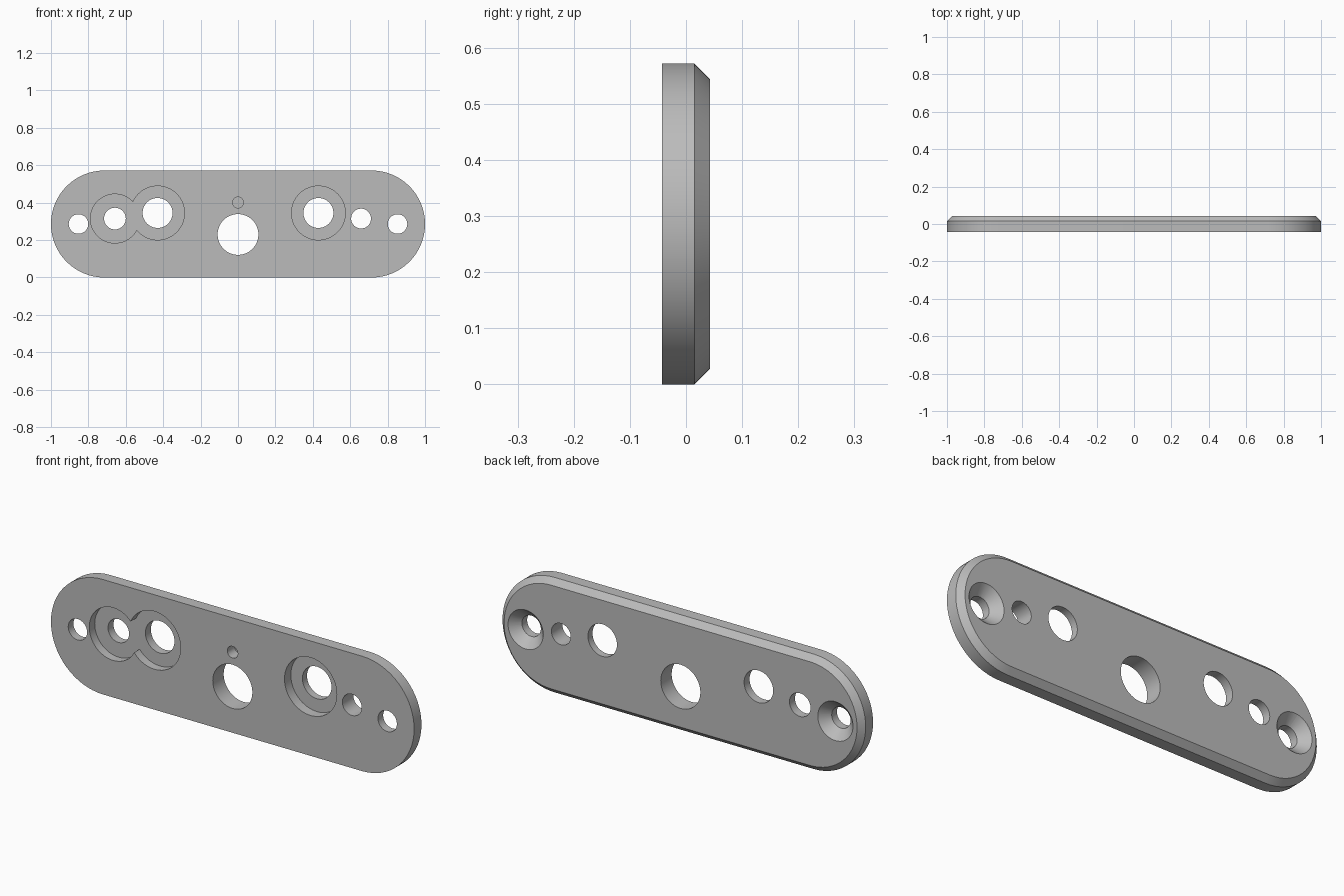
import bpy, bmesh
from math import sin, cos, pi
from mathutils import Matrix, Vector

if "Cube" in bpy.data.objects:
    bpy.data.objects.remove(bpy.data.objects["Cube"])

HALF = 0.043      # half thickness
RADIUS = 0.286    # end radius
STRAIGHT = 0.714  # x of the end centres
CHAMFER = 0.028
FRONT, BACK = -HALF, HALF

grey = bpy.data.materials.new("satin_grey")
grey.use_nodes = True
grey.diffuse_color = (0.5, 0.5, 0.5, 1)
grey.node_tree.nodes["Principled BSDF"].inputs["Base Color"].default_value = (0.5, 0.5, 0.5, 1)


def make_object(name, bm):
    bmesh.ops.recalc_face_normals(bm, faces=bm.faces)
    mesh = bpy.data.meshes.new(name)
    bm.to_mesh(mesh)
    bm.free()
    mesh.materials.append(grey)
    obj = bpy.data.objects.new(name, mesh)
    bpy.context.collection.objects.link(obj)
    return obj


def outline(bm, y, r, steps=32):
    """One ring of the rounded plate outline."""
    ring = []
    for side in (1, -1):
        for i in range(steps + 1):
            a = -pi / 2 + pi * i / steps
            ring.append(bm.verts.new((side * (STRAIGHT + r * cos(a)), y,
                                      RADIUS + side * r * sin(a))))
    return ring


# Plate with a chamfered back edge
bm = bmesh.new()
rings = [outline(bm, FRONT, RADIUS), outline(bm, BACK - CHAMFER, RADIUS),
         outline(bm, BACK, RADIUS - CHAMFER)]
for a, b in zip(rings, rings[1:]):
    for i in range(len(a)):
        j = (i + 1) % len(a)
        bm.faces.new((a[i], a[j], b[j], b[i]))
bm.faces.new(rings[0])
bm.faces.new(rings[-1])
plate = make_object("mounting_plate", bm)


def cut(x, z, y1, y2, r1, r2=None):
    """Cut a round or tapered hole running along y from y1 to y2."""
    bm = bmesh.new()
    place = Matrix.Translation(Vector((x, (y1 + y2) / 2, z))) @ Matrix.Rotation(-pi / 2, 4, "X")
    bmesh.ops.create_cone(bm, cap_ends=True, segments=64, radius1=r1,
                          radius2=r1 if r2 is None else r2, depth=y2 - y1, matrix=place)
    cutter = make_object("hole_cutter", bm)
    cutter.hide_render = True
    mod = plate.modifiers.new("hole", "BOOLEAN")
    mod.operation, mod.solver, mod.object = "DIFFERENCE", "EXACT", cutter
    bpy.context.view_layer.objects.active = plate
    bpy.ops.object.modifier_apply(modifier=mod.name)
    bpy.data.objects.remove(cutter)


OUT = 0.05  # overshoot beyond the faces

# Front counterbores
cut(-0.43, 0.345, FRONT - OUT, FRONT + 0.043, 0.144)
cut(-0.658, 0.315, FRONT - OUT, FRONT + 0.043, 0.131)
cut(0.43, 0.345, FRONT - OUT, FRONT + 0.05, 0.144)

# Through holes: centre, large pair, small pair
for x, z, r in ((0, 0.23, 0.109), (-0.43, 0.345, 0.08), (0.43, 0.345, 0.08),
                (-0.658, 0.315, 0.058), (0.658, 0.315, 0.053)):
    cut(x, z, FRONT - OUT, BACK + OUT, r)

# Countersunk screw holes at both ends, opening to the back
for x in (-0.853, 0.853):
    cut(x, RADIUS, FRONT - OUT, BACK + OUT, 0.052)
    cut(x, RADIUS, BACK - 0.048, BACK + 0.01, 0.049, 0.107)

# Blind locating hole above the centre
cut(0, 0.401, FRONT - OUT, FRONT + 0.057, 0.029)

bpy.ops.object.select_all(action="DESELECT")
plate.select_set(True)
bpy.context.view_layer.objects.active = plate
bpy.ops.object.shade_smooth_by_angle(angle=pi / 6)
